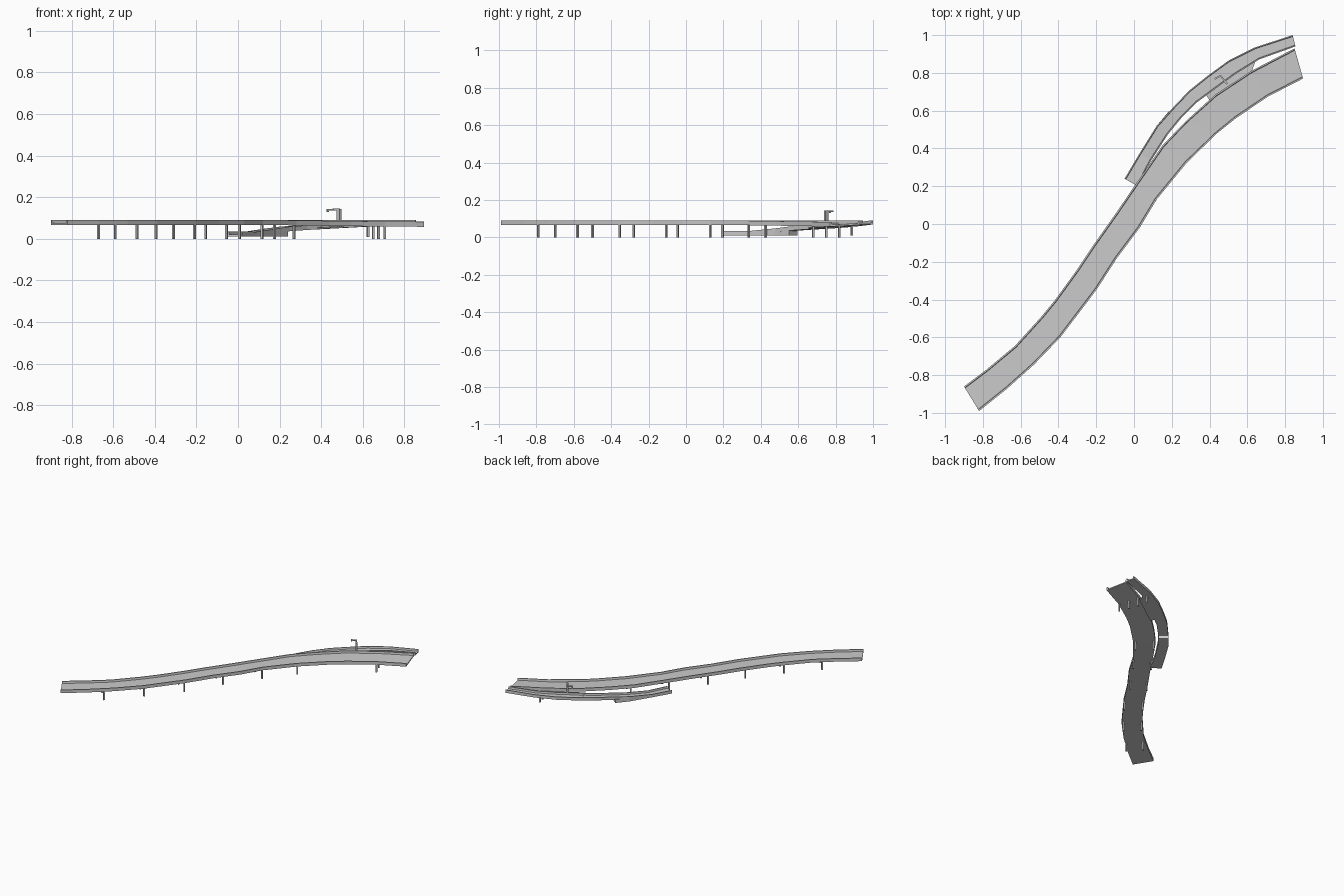
import bpy, bmesh, math
from mathutils import Vector

if "Cube" in bpy.data.objects:
    bpy.data.objects.remove(bpy.data.objects["Cube"])


def mesh_object(name, bm):
    bmesh.ops.recalc_face_normals(bm, faces=bm.faces)
    me = bpy.data.meshes.new(name)
    bm.to_mesh(me)
    bm.free()
    ob = bpy.data.objects.new(name, me)
    bpy.context.collection.objects.link(ob)
    return ob


def loft(name, rings):
    # closed rings of points skinned into a capped strip
    bm = bmesh.new()
    vs = [[bm.verts.new(p) for p in r] for r in rings]
    n = len(vs[0])
    for a, b in zip(vs, vs[1:]):
        for i in range(n):
            bm.faces.new((a[i], a[(i + 1) % n], b[(i + 1) % n], b[i]))
    bm.faces.new(vs[0])
    bm.faces.new(vs[-1][::-1])
    return mesh_object(name, bm)


def trough(left, right, zl, zr, height, wall_h, wall_t):
    # U-shaped road section: deck slab with a parapet on each side
    L, R = Vector((*left, zl)), Vector((*right, zr))
    t = wall_t / (R - L).length
    prof = [(0, -height), (0, 0), (t, 0), (t * 1.3, -wall_h),
            (1 - t * 1.3, -wall_h), (1 - t, 0), (1, 0), (1, -height)]
    return [L.lerp(R, u) + Vector((0, 0, z)) for u, z in prof]


def box_between(name, a, b, width, z0, z1):
    # upright box running along a-b in plan
    a, b = Vector(a), Vector(b)
    d = (b - a).normalized()
    n = Vector((-d.y, d.x)) * width / 2
    plan = [a + n, b + n, b - n, a - n]
    return loft(name, [[(p.x, p.y, z) for p in plan] for z in (z0, z1)])


# main road: left edge, right edge
main = [((-.90, -.86), (-.82, -.99)), ((-.78, -.77), (-.67, -.87)),
        ((-.63, -.645), (-.53, -.745)), ((-.49, -.49), (-.39, -.60)),
        ((-.42, -.405), (-.31, -.495)), ((-.30, -.24), (-.20, -.35)),
        ((-.21, -.105), (-.09, -.18)), ((-.09, .065), (.03, -.02)),
        ((.005, .205), (.12, .13)), ((.15, .415), (.28, .325)),
        ((.27, .54), (.44, .48)), ((.43, .685), (.54, .56)),
        ((.62, .81), (.71, .675)), ((.85, .93), (.895, .77))]
loft("main_road", [trough(l, r, .091, .091 - .009 * max(0, (r[1] - .2) / .57),
                          .024, .015, .008) for l, r in main])

# slip road: outer edge, inner edge, parapet height
ramp = [((-.05, .24), (.02, .20), .035), ((.03, .375), (.09, .335), .034),
        ((.12, .52), (.18, .475), .048), ((.20, .61), (.25, .56), .059),
        ((.29, .705), (.335, .645), .065), ((.39, .785), (.43, .715), .07),
        ((.50, .865), (.54, .795), .076), ((.64, .935), (.665, .872), .083),
        ((.84, 1.0), (.855, .94), .091)]
loft("slip_road", [trough(l, r, z, z, .022, .014, .006) for l, r, z in ramp])

# solid embankment under the low end of the slip road
base = [((-.05, .24), (.02, .20), .018), ((.03, .375), (.09, .335), .018),
        ((.12, .52), (.18, .475), .03), ((.185, .597), (.24, .55), .039)]
loft("ramp_embankment", [[(*l, .011), (*l, z), (*r, z), (*r, .011)]
                         for l, r, z in base])

# slab joining the slip road to the main road
apron = [((.37, .70), (.40, .655), .055), ((.43, .72), (.44, .68), .058),
         ((.54, .80), (.54, .75), .062), ((.65, .88), (.62, .80), .067)]
loft("merge_slab", [[(*l, z - .007), (*l, z), (*r, z), (*r, z - .007)]
                    for l, r, z in apron])

# paired pillars across the road, aligned to it
pairs = [((-.67, -.70), (-.59, -.79)), ((-.485, -.50), (-.395, -.58)),
         ((-.31, -.28), (-.21, -.355)), ((-.155, -.045), (-.055, -.105)),
         ((.008, .195), (.115, .13)), ((.175, .425), (.27, .335)),
         ((.65, .82), (.705, .68))]


def pillar(p, direction, z0, z1):
    d = direction.normalized() * .005
    p = Vector(p)
    box_between("pillar", p - d, p + d, .01, z0, z1)


for a, b in pairs:
    for p in (a, b):
        pillar(p, Vector(b) - Vector(a), 0, .068)
pillar((.675, .75), Vector((.055, -.14)), 0, .068)
pillar((.625, .887), Vector((.055, -.14)), .01, .064)

# overhead post with angled arm
box_between("sign_post", (.478, .758), (.493, .742), .012, .055, .143)
box_between("sign_beam", (.488, .747), (.457, .787), .008, .136, .145)
box_between("sign_arm", (.462, .786), (.427, .768), .008, .136, .143)
box_between("sign_arm_tip", (.434, .772), (.427, .768), .01, .13, .143)
